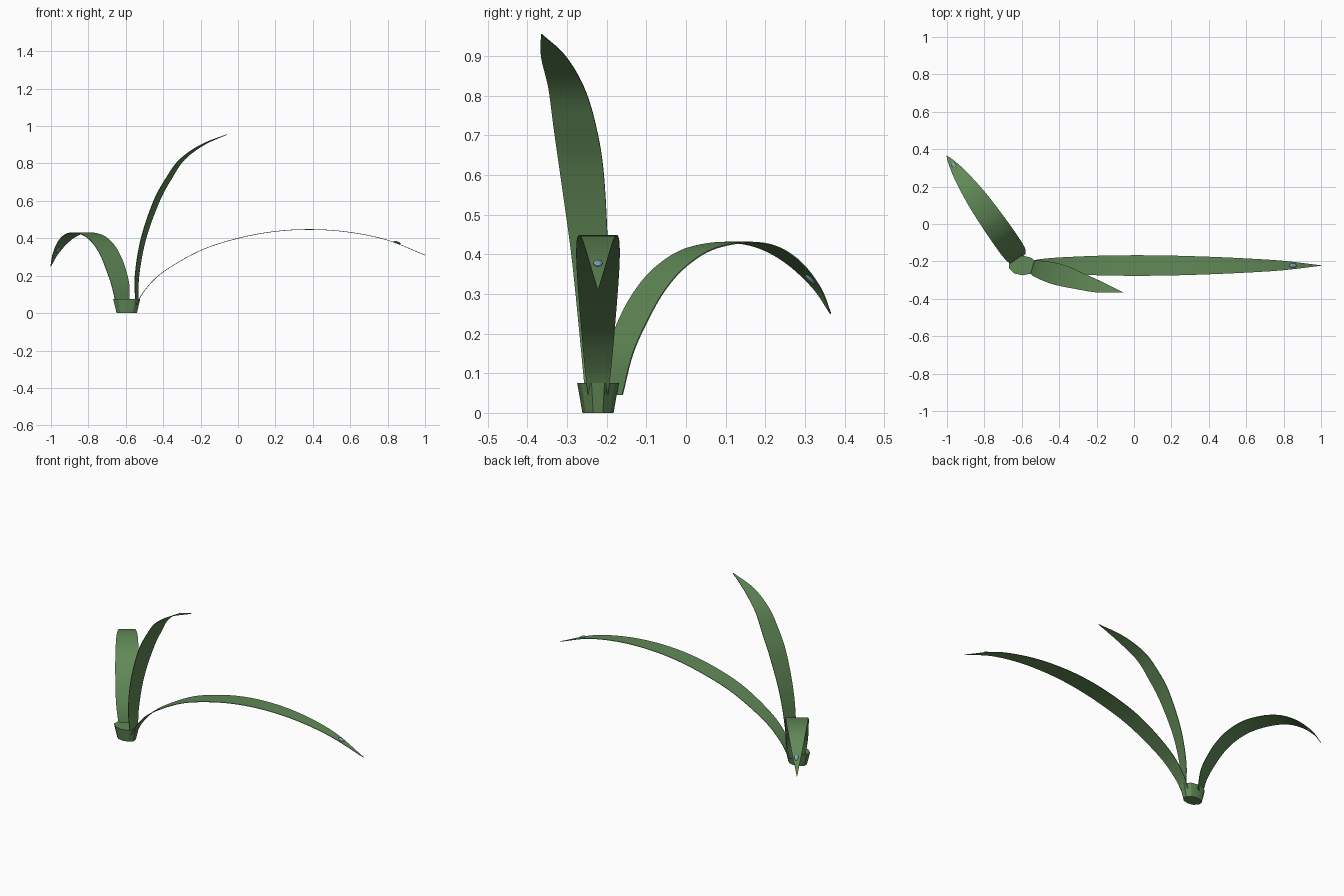
import bpy, bmesh, math
from mathutils import Vector

cube = bpy.data.objects.get("Cube")
if cube:
    bpy.data.objects.remove(cube, do_unlink=True)


def material(name, rgb):
    m = bpy.data.materials.new(name)
    m.use_nodes = True
    m.diffuse_color = (*rgb, 1)
    m.node_tree.nodes["Principled BSDF"].inputs["Base Color"].default_value = (*rgb, 1)
    return m


GREEN = material("leaf green", (0.12, 0.25, 0.095))
BLUE = material("dew blue", (0.2, 0.36, 0.46))


def finish(bm, name, mat, angle=40):
    bmesh.ops.recalc_face_normals(bm, faces=bm.faces)
    mesh = bpy.data.meshes.new(name)
    bm.to_mesh(mesh)
    bm.free()
    mesh.materials.append(mat)
    ob = bpy.data.objects.new(name, mesh)
    bpy.context.collection.objects.link(ob)
    bpy.ops.object.select_all(action='DESELECT')
    bpy.context.view_layer.objects.active = ob
    ob.select_set(True)
    bpy.ops.object.shade_smooth_by_angle(angle=math.radians(angle))
    return ob


def spline(points, steps=6):
    """Smooth path through points of (x, y, z, half width)."""
    p = [Vector(q) for q in points]
    p = [2 * p[0] - p[1]] + p + [2 * p[-1] - p[-2]]
    out = []
    for a, b, c, d in zip(p, p[1:], p[2:], p[3:]):
        for i in range(steps):
            t = i / steps
            out.append((2 * b + (c - a) * t + (2 * a - 5 * b + 4 * c - d) * t * t
                        + (3 * b - a - 3 * c + d) * t ** 3) / 2)
    return out + [p[-2]]


def leaf(name, points, side, thick=0.003):
    """Thin flat blade: a four-cornered section swept along the path."""
    side = Vector(side).normalized()
    path = spline(points)
    bm = bmesh.new()
    rings = []
    for i, q in enumerate(path):
        tangent = (path[min(i + 1, len(path) - 1)] - path[max(i - 1, 0)]).xyz
        up = side.cross(tangent).normalized() * thick / 2
        w = side * max(q.w, 0.001)
        rings.append([bm.verts.new(q.xyz + o) for o in (w + up, up - w, -w - up, w - up)])
    for r, s in zip(rings, rings[1:]):
        for k in range(4):
            n = (k + 1) % 4
            bm.faces.new((r[k], r[n], s[n], s[k]))
    bm.faces.new(rings[0])
    bm.faces.new(rings[-1])
    return finish(bm, name, GREEN)


def dew_drop(name, place, direction):
    """Small flattened bead lying along the blade."""
    bm = bmesh.new()
    bmesh.ops.create_uvsphere(bm, u_segments=12, v_segments=8, radius=1)
    bmesh.ops.scale(bm, vec=(0.02, 0.012, 0.006), verts=bm.verts)
    ob = finish(bm, name, BLUE, 180)
    ob.location = place
    ob.rotation_euler = Vector(direction).to_track_quat('X', 'Z').to_euler()


# Flared oval stem base
bm = bmesh.new()
bmesh.ops.create_cone(bm, cap_ends=True, segments=10, radius1=0.057, radius2=0.076, depth=0.075)
bmesh.ops.scale(bm, vec=(1, 0.69, 1), verts=bm.verts)
bmesh.ops.translate(bm, vec=(-0.595, -0.222, 0.0375), verts=bm.verts)
finish(bm, "stem_base", GREEN, 30)

# Long arching leaf
long_path = [(-0.545, 0.04, 0.025), (-0.5, 0.12, 0.034), (-0.4, 0.22, 0.043),
             (-0.2, 0.335, 0.052), (0, 0.4, 0.055), (0.2, 0.437, 0.053),
             (0.4, 0.447, 0.047), (0.6, 0.432, 0.038), (0.8, 0.39, 0.025), (1, 0.31, 0.001)]
leaf("long_leaf", [(x, -0.222, z, w) for x, z, w in long_path], (0, 1, 0))

# Upright leaf
leaf("upright_leaf", [
    (-0.54, -0.228, 0.045, 0.027), (-0.54, -0.232, 0.2, 0.038), (-0.505, -0.243, 0.4, 0.048),
    (-0.435, -0.262, 0.6, 0.057), (-0.37, -0.28, 0.72, 0.056), (-0.3, -0.302, 0.82, 0.047),
    (-0.19, -0.335, 0.9, 0.032), (-0.06, -0.365, 0.955, 0.001)], (0.28, 0.96, 0))

# Drooping back leaf, bending in one slanted vertical plane
back_path = [(-0.185, 0.045, 0.043), (-0.167, 0.15, 0.058), (-0.13, 0.24, 0.064),
             (-0.09, 0.31, 0.065), (-0.04, 0.367, 0.065), (0.03, 0.412, 0.063),
             (0.12, 0.43, 0.058), (0.2, 0.42, 0.048), (0.27, 0.38, 0.035),
             (0.33, 0.315, 0.017), (0.365, 0.25, 0.001)]
leaf("back_leaf", [(-0.62 - 0.7 * (y + 0.18), y, z, w) for y, z, w in back_path],
     (0.82, 0.573, 0))

# Dew drops near the leaf tips
dew_drop("long_leaf_drop", (0.85, -0.222, 0.378), (1, 0, -0.33))
dew_drop("back_leaf_drop", (-0.963, 0.315, 0.336), (-0.5, 0.72, -0.75))
